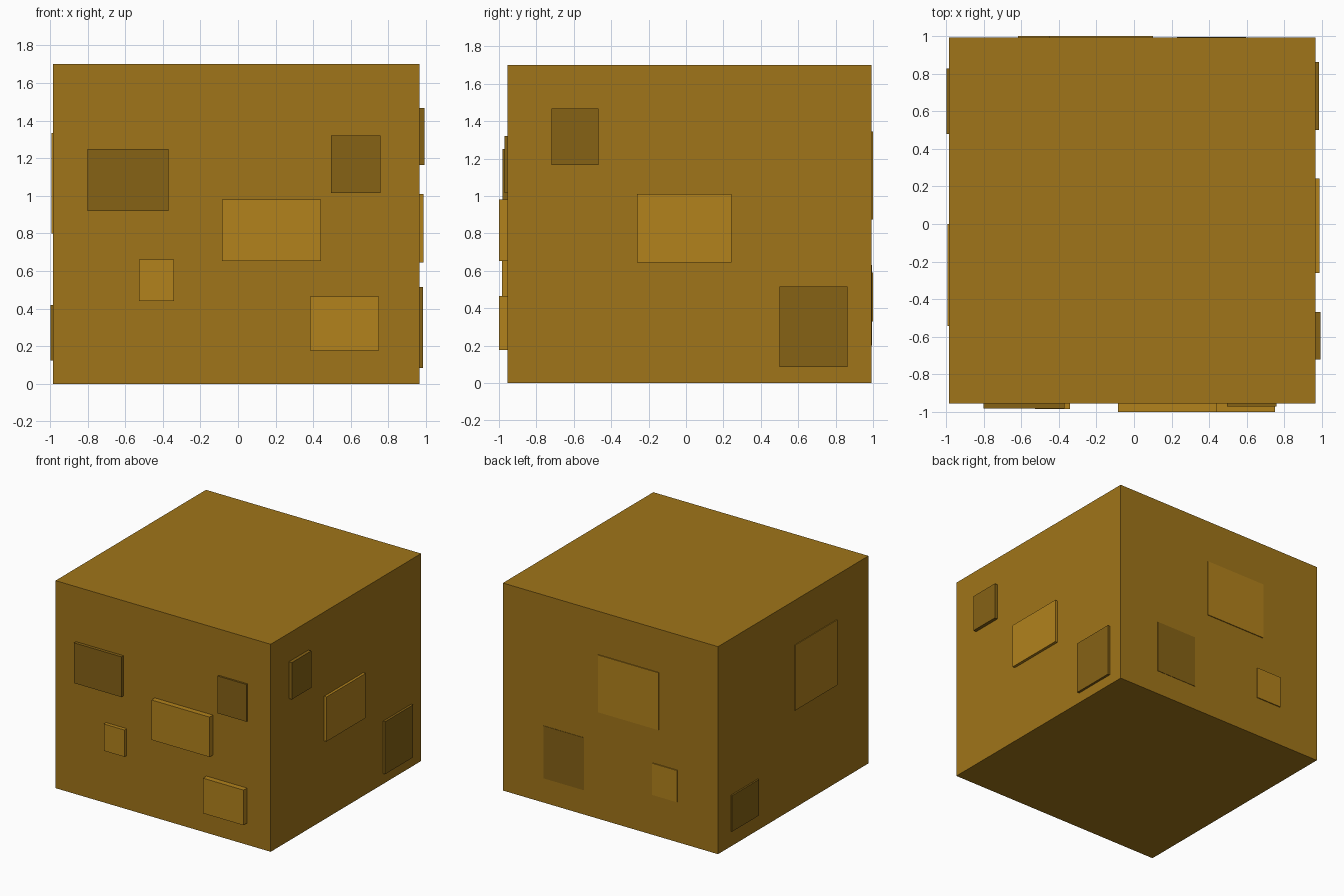
import bpy

if "Cube" in bpy.data.objects:
    bpy.data.objects.remove(bpy.data.objects["Cube"])


def material(name, rgb):
    # sRGB bytes to linear colour
    m = bpy.data.materials.new(name)
    m.diffuse_color = [((c / 255 + 0.055) / 1.055) ** 2.4 for c in rgb] + [1]
    m.use_nodes = True
    m.node_tree.nodes["Principled BSDF"].inputs["Base Color"].default_value = m.diffuse_color
    return m


BASE = material("base_brown", (160, 117, 25))
LIGHT = material("light_brown", (178, 130, 28))
DARK = material("dark_brown", (134, 98, 21))


def box(name, x, y, z, mat):
    spans = (x, y, z)
    bpy.ops.mesh.primitive_cube_add(size=1, location=[(a + b) / 2 for a, b in spans])
    ob = bpy.context.object
    ob.name = name
    ob.scale = [abs(b - a) for a, b in spans]
    bpy.ops.object.transform_apply(location=False, rotation=False, scale=True)
    ob.data.materials.append(mat)
    return ob


# main block
X0, X1, Y0, Y1, H = -0.985, 0.965, -0.955, 0.992, 1.70
box("block", (X0, X1), (Y0, Y1), (0, H), BASE)

# raised patches: span along the face, height span, outer plane, colour
SINK = 0.02
front = [
    ((-0.80, -0.37), (0.92, 1.25), -0.981, DARK),
    ((0.495, 0.757), (1.015, 1.32), -0.970, DARK),
    ((-0.085, 0.442), (0.653, 0.98), -0.999, LIGHT),
    ((-0.527, -0.34), (0.44, 0.66), -0.985, LIGHT),
    ((0.383, 0.75), (0.177, 0.465), -1.0, LIGHT),
]
back = [
    ((-0.45, 0.10), (0.875, 1.345), 0.999, LIGHT),
    ((0.228, 0.597), (0.20, 0.63), 0.995, DARK),
    ((-0.618, -0.39), (0.33, 0.59), 1.0, LIGHT),
]
right = [
    ((-0.72, -0.468), (1.165, 1.467), 0.992, DARK),
    ((-0.262, 0.243), (0.645, 1.01), 0.987, LIGHT),
    ((0.50, 0.863), (0.085, 0.515), 0.984, DARK),
]
left = [
    ((-0.543, 0.0), (0.80, 1.335), -0.991, LIGHT),
    ((0.48, 0.827), (0.125, 0.42), -0.998, DARK),
]

for label, patches, inner in (("front", front, Y0 + SINK), ("back", back, Y1 - SINK)):
    for i, (u, z, outer, mat) in enumerate(patches, 1):
        box(f"{label}_patch_{i}", u, sorted((inner, outer)), z, mat)

for label, patches, inner in (("right", right, X1 - SINK), ("left", left, X0 + SINK)):
    for i, (u, z, outer, mat) in enumerate(patches, 1):
        box(f"{label}_patch_{i}", sorted((inner, outer)), u, z, mat)
